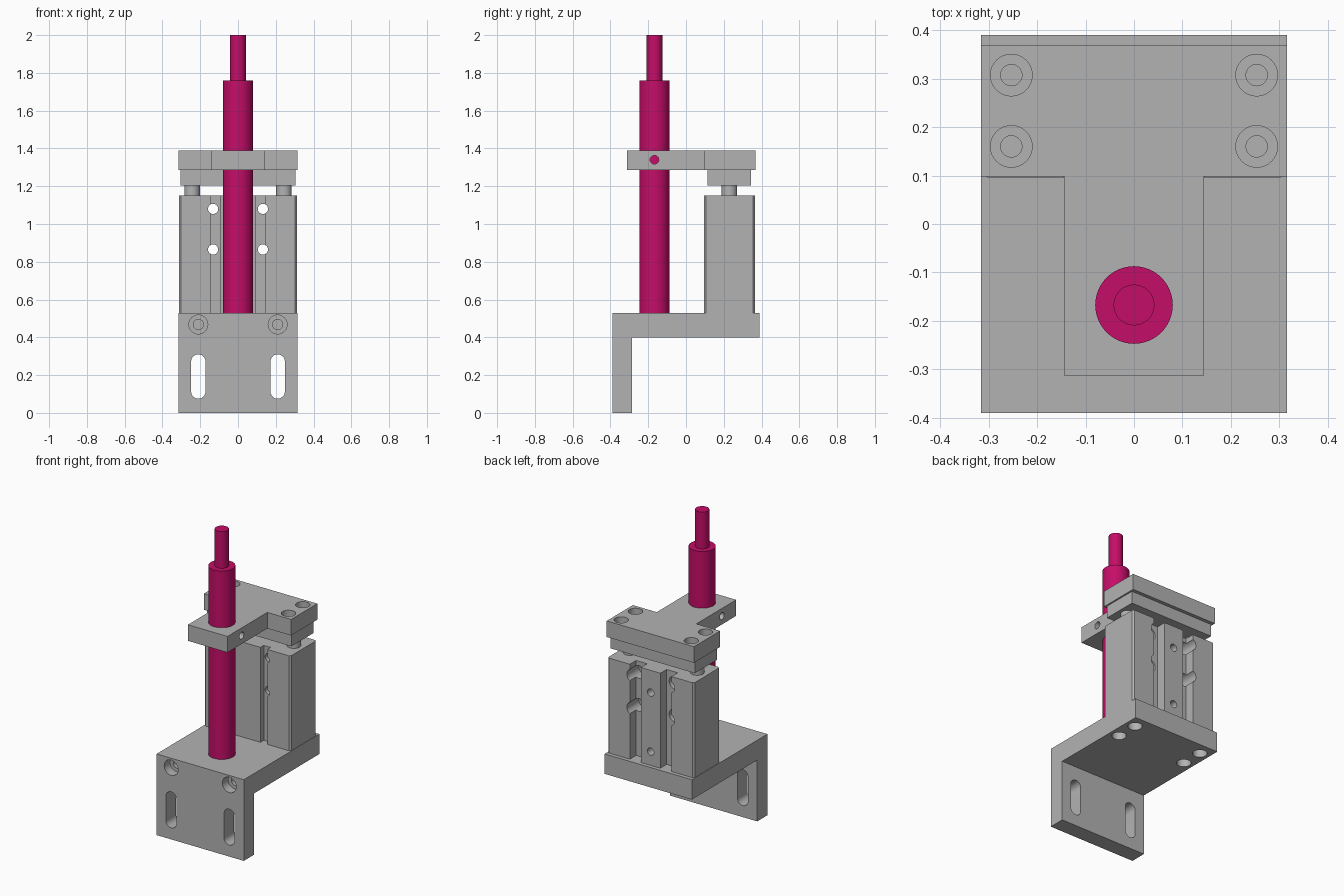
import bpy, bmesh, math
from mathutils import Matrix, Vector

old = bpy.data.objects.get("Cube")
if old:
    bpy.data.objects.remove(old, do_unlink=True)


def material(name, rgb):
    m = bpy.data.materials.new(name)
    m.use_nodes = True
    m.diffuse_color = (*rgb, 1)
    m.node_tree.nodes["Principled BSDF"].inputs["Base Color"].default_value = (*rgb, 1)
    return m


GREY = material("machined grey", (0.45, 0.45, 0.45))
PINK = material("magenta", (0.56, 0.004, 0.14))
AXES = {"x": Matrix.Rotation(math.pi / 2, 4, "Y"),
        "y": Matrix.Rotation(-math.pi / 2, 4, "X"),
        "z": Matrix.Identity(4)}


def finish(name, bm, mat):
    bmesh.ops.recalc_face_normals(bm, faces=bm.faces)
    mesh = bpy.data.meshes.new(name)
    bm.to_mesh(mesh)
    bm.free()
    mesh.materials.append(mat)
    ob = bpy.data.objects.new(name, mesh)
    bpy.context.collection.objects.link(ob)
    return ob


def extrude(name, points, start, end, axis="z", mat=GREY):
    """Extrude a closed outline along z, or along x with points given as (y, z)."""
    bm = bmesh.new()
    place = (lambda a, b: (a, b, start)) if axis == "z" else (lambda a, b: (start, a, b))
    face = bm.faces.new([bm.verts.new(place(a, b)) for a, b in points])
    out = bmesh.ops.extrude_face_region(bm, geom=[face])
    shift = Vector((0, 0, end - start)) if axis == "z" else Vector((end - start, 0, 0))
    bmesh.ops.translate(bm, vec=shift, verts=[v for v in out["geom"] if isinstance(v, bmesh.types.BMVert)])
    return finish(name, bm, mat)


def box(name, x, y, z, mat=GREY):
    return extrude(name, [(x[0], y[0]), (x[1], y[0]), (x[1], y[1]), (x[0], y[1])], *z, mat=mat)


def cylinder(name, centre, radius, length, axis="z", mat=GREY, sides=48):
    bm = bmesh.new()
    bmesh.ops.create_cone(bm, cap_ends=True, segments=sides, radius1=radius, radius2=radius,
                          depth=length, matrix=Matrix.Translation(centre) @ AXES[axis])
    return finish(name, bm, mat)


def drill(ob, centre, radius, length, axis):
    subtract(ob, cylinder("cutter", centre, radius, length, axis, sides=32))


def subtract(ob, cutter):
    mod = ob.modifiers.new("cut", "BOOLEAN")
    mod.operation, mod.solver, mod.object = "DIFFERENCE", "EXACT", cutter
    bpy.context.view_layer.objects.active = ob
    bpy.ops.object.modifier_apply(modifier=mod.name)
    bpy.data.objects.remove(cutter, do_unlink=True)


def smooth(ob):
    bpy.ops.object.select_all(action="DESELECT")
    ob.select_set(True)
    bpy.context.view_layer.objects.active = ob
    bpy.ops.object.shade_smooth_by_angle(angle=math.radians(30))


SIDES = (-1, 1)
SCREW_Y = (0.16, 0.307)

# L-shaped mounting bracket with slots and counterbored screw holes
bracket = extrude("mounting_bracket", [(-0.39, 0), (-0.285, 0), (-0.285, 0.40), (0.39, 0.40),
                                       (0.39, 0.53), (-0.39, 0.53)], -0.315, 0.315, "x")
for s in SIDES:
    x = s * 0.21
    subtract(bracket, box("cutter", (x - 0.038, x + 0.038), (-0.5, -0.2), (0.113, 0.272)))
    for z in (0.113, 0.272):
        drill(bracket, (x, -0.35, z), 0.038, 0.3, "y")
    drill(bracket, (x, -0.39, 0.468), 0.05, 0.12, "y")
    drill(bracket, (x, -0.34, 0.468), 0.027, 0.28, "y")
    for y in SCREW_Y:
        drill(bracket, (s * 0.25, y, 0.40), 0.043, 0.12, "z")
        drill(bracket, (s * 0.25, y, 0.46), 0.022, 0.12, "z")

# Actuator body with front and back grooves
half = [(0.095, 0.095), (0.095, 0.13), (0.145, 0.13), (0.145, 0.095), (0.302, 0.095),
        (0.312, 0.105), (0.312, 0.355), (0.302, 0.365), (0.15, 0.365), (0.15, 0.30),
        (0.07, 0.30), (0.07, 0.365)]
body = extrude("actuator_body", half + [(-x, y) for x, y in reversed(half)], 0.53, 1.15)
for s in SIDES:
    for z in (0.865, 1.08):
        drill(body, (s * 0.132, 0.23, z), 0.027, 0.5, "y")
        drill(body, (s * 0.13, 0.32, z), 0.042, 0.16, "y")
for z in (0.62, 1.005):
    drill(body, (0, 0.365, z), 0.024, 0.16, "y")

# Guide rods and the plate they carry
for s, side in zip(SIDES, ("right", "left")):
    smooth(cylinder(side + "_guide_rod", (s * 0.243, 0.23, 1.165), 0.041, 0.08))
carrier = box("carrier_plate", (-0.305, 0.305), (0.115, 0.345), (1.205, 1.285))

# T-shaped holder plate
tee = [(0.143, -0.313), (0.143, 0.098), (0.315, 0.098), (0.315, 0.368)]
holder = extrude("holder_plate", tee + [(-x, y) for x, y in reversed(tee)], 1.285, 1.39)
for s in SIDES:
    for y in SCREW_Y:
        drill(holder, (s * 0.253, y, 1.39), 0.043, 0.11, "z")
        drill(holder, (s * 0.253, y, 1.34), 0.022, 0.2, "z")
        drill(carrier, (s * 0.253, y, 1.285), 0.022, 0.1, "z")
drill(holder, (0, -0.167, 1.34), 0.08, 0.3, "z")
drill(holder, (0, -0.167, 1.34), 0.023, 0.8, "x")

for ob in (bracket, body, carrier, holder):
    smooth(ob)

# Clamped probe with its thin tip
smooth(cylinder("probe_barrel", (0, -0.167, 1.145), 0.08, 1.23, mat=PINK))
smooth(cylinder("probe_tip", (0, -0.167, 1.875), 0.042, 0.25, mat=PINK))
